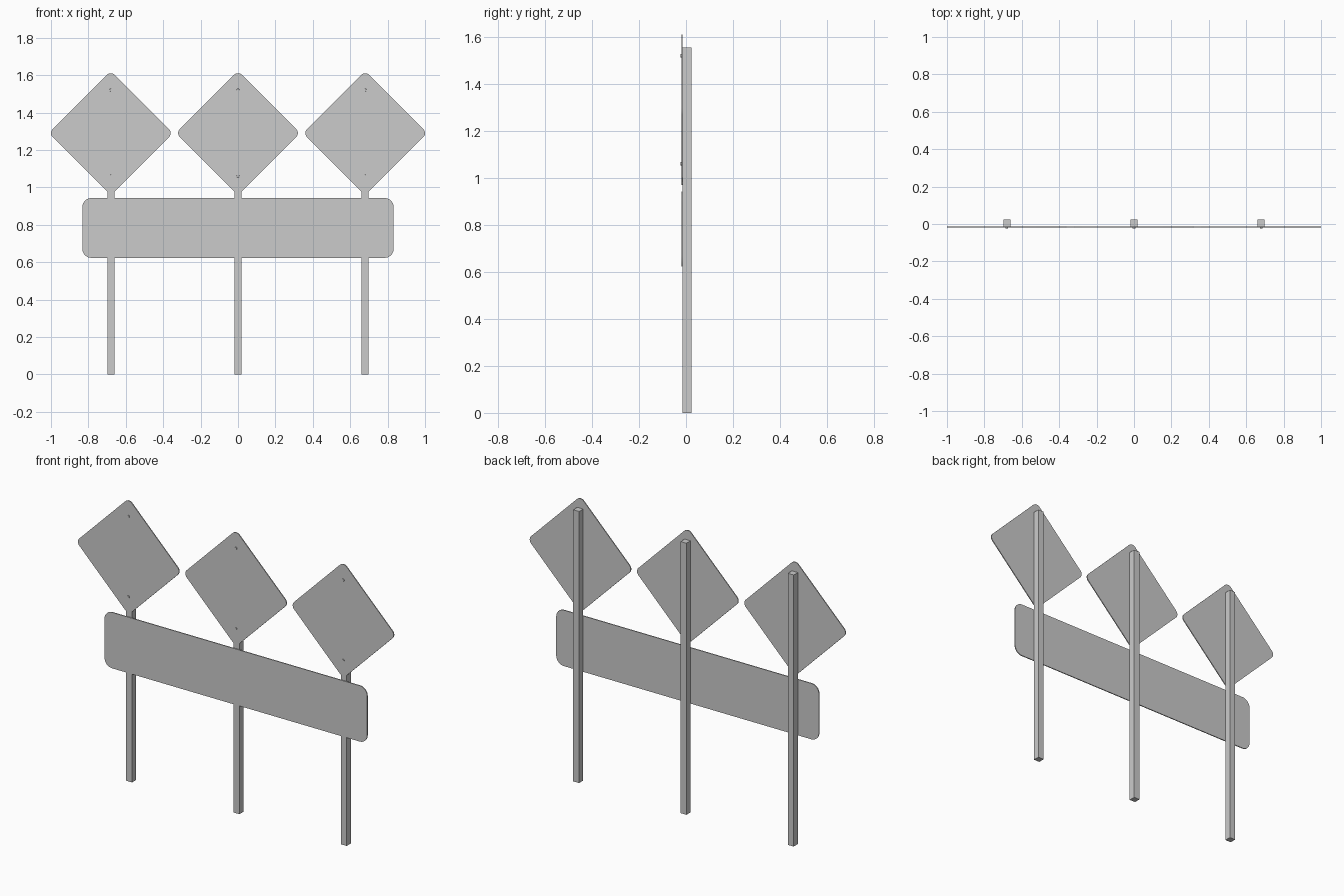
import bpy, bmesh
from math import sin, cos, pi, sqrt
from mathutils import Matrix

if "Cube" in bpy.data.objects:
    bpy.data.objects.remove(bpy.data.objects["Cube"])

POST_X = (-0.68, 0.0, 0.68)
PLATE_BACK, PLATE_FRONT = -0.014, -0.0195


def finish(name, bm, smooth=False):
    bmesh.ops.recalc_face_normals(bm, faces=bm.faces)
    me = bpy.data.meshes.new(name)
    bm.to_mesh(me)
    bm.free()
    ob = bpy.data.objects.new(name, me)
    bpy.context.collection.objects.link(ob)
    if smooth:
        bpy.ops.object.select_all(action='DESELECT')
        ob.select_set(True)
        bpy.context.view_layer.objects.active = ob
        bpy.ops.object.shade_smooth_by_angle(angle=pi / 6)
    return ob


def rounded_plate(name, x, z, half_w, half_h, r, turn=0.0, steps=8):
    """Thin upright plate with rounded corners, turned about y."""
    bm = bmesh.new()
    ring = []
    for q, (sx, sz) in enumerate(((1, 1), (-1, 1), (-1, -1), (1, -1))):
        for i in range(steps + 1):
            a = (q + i / steps) * pi / 2
            u = sx * (half_w - r) + r * cos(a)
            v = sz * (half_h - r) + r * sin(a)
            ring.append(bm.verts.new((x + u * cos(turn) - v * sin(turn), PLATE_FRONT,
                                      z + u * sin(turn) + v * cos(turn))))
    face = bm.faces.new(ring)
    ext = bmesh.ops.extrude_face_region(bm, geom=[face], use_keep_orig=True)
    for g in ext['geom']:
        if isinstance(g, bmesh.types.BMVert):
            g.co.y = PLATE_BACK
    return finish(name, bm, True)


def post(name, x):
    bm = bmesh.new()
    bmesh.ops.create_cube(bm, size=1, matrix=Matrix.Translation((x, 0.0045, 0.7775))
                          @ Matrix.Diagonal((0.037, 0.037, 1.555, 1)))
    return finish(name, bm)


def bolt(name, x, z):
    bm = bmesh.new()
    y0, y1 = PLATE_BACK, -0.0235
    bmesh.ops.create_cone(bm, cap_ends=True, segments=16, radius1=0.008, radius2=0.007,
                          depth=y0 - y1,
                          matrix=Matrix.Translation((x, (y0 + y1) / 2, z))
                          @ Matrix.Rotation(pi / 2, 4, 'X'))
    return finish(name, bm, True)


# diamond panels with posts and bolts
corner = 0.03
half_side = (0.32 + corner * (sqrt(2) - 1)) / sqrt(2)
for side, x in zip(("left", "middle", "right"), POST_X):
    post(f"{side}_post", x)
    rounded_plate(f"{side}_diamond_panel", x, 1.29, half_side, half_side, corner, pi / 4)
    bolt(f"{side}_upper_bolt", x, 1.52)
    bolt(f"{side}_lower_bolt", x, 1.06)

# long lower panel
rounded_plate("lower_panel", 0, 0.783, 0.832, 0.16, 0.048)
